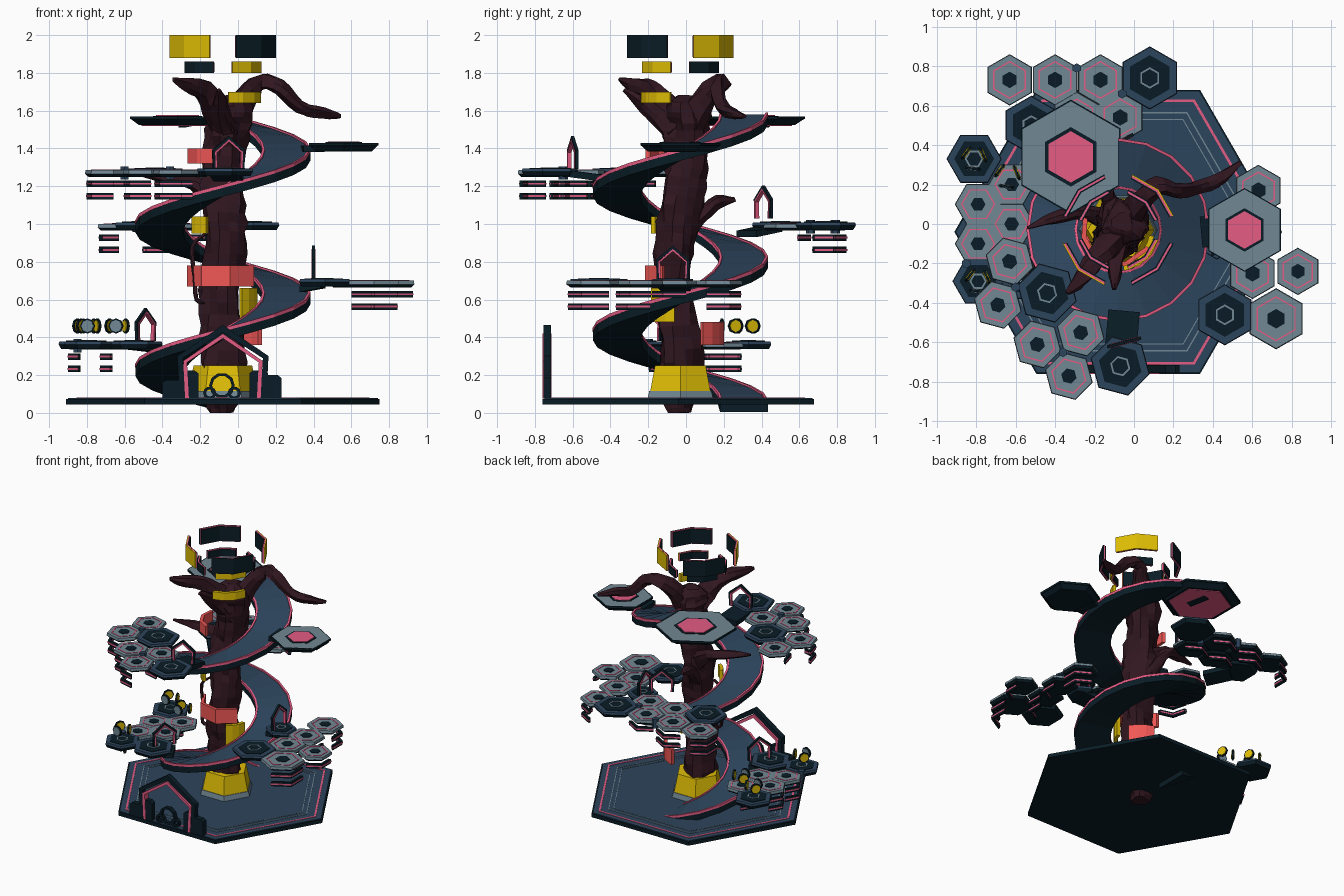
import bpy, bmesh, random
from math import sin, cos, pi, radians, degrees, atan2, hypot
from mathutils import Vector

if "Cube" in bpy.data.objects:
    bpy.data.objects.remove(bpy.data.objects["Cube"])

random.seed(4)
CX, CY = -0.08, -0.03


def mat(name, rgb):
    m = bpy.data.materials.new(name)
    m.diffuse_color = [(c / 255) ** 2.2 for c in rgb] + [1]
    m.use_nodes = True
    m.node_tree.nodes["Principled BSDF"].inputs["Base Color"].default_value = m.diffuse_color
    return m


BLUE, DARK = mat("deck_blue", (48, 70, 92)), mat("dark_navy", (18, 34, 42))
GREY, PINK = mat("plate_grey", (112, 134, 146)), mat("pink", (228, 92, 130))
GOLD, CORAL = mat("yellow", (222, 188, 14)), mat("coral", (240, 88, 86))
BARK = mat("bark", (52, 29, 37))


def sweep(name, secs, m, closed=False):
    """Skin a list of equal-sized cross-sections, capping open ends."""
    k, n = len(secs[0]), len(secs)
    faces = []
    for i in range(n if closed else n - 1):
        a, b = i * k, ((i + 1) % n) * k
        faces += [(a + j, a + (j + 1) % k, b + (j + 1) % k, b + j) for j in range(k)]
    if not closed:
        faces += [tuple(range(k))[::-1], tuple(range((n - 1) * k, n * k))]
    me = bpy.data.meshes.new(name)
    me.from_pydata([p for s in secs for p in s], [], faces)
    bm = bmesh.new()
    bm.from_mesh(me)
    bmesh.ops.recalc_face_normals(bm, faces=bm.faces)
    bm.to_mesh(me)
    bm.free()
    me.materials.append(m)
    o = bpy.data.objects.new(name, me)
    bpy.context.collection.objects.link(o)
    return o


def prism(name, x, y, r0, r1, z0, z1, m, rot=0, n=6):
    return sweep(name, [[(x + r * cos(radians(rot) + 2 * pi * i / n), y + r * sin(radians(rot) + 2 * pi * i / n), z)
                         for i in range(n)] for r, z in ((r0, z0), (r1, z1))], m)


def arc(name, x, y, ro, ri, z0, z1, a0, a1, n, m, taper=0):
    full = a1 - a0 >= 360
    secs = []
    for i in range(n if full else n + 1):
        a = radians(a0 + (a1 - a0) * i / n)
        secs.append([(x + r * cos(a), y + r * sin(a), z) for r, z in
                     ((ri, z0), (ro, z0), (ro - taper, z1), (ri - taper, z1))])
    return sweep(name, secs, m, full)


def hexring(name, x, y, r, w, z, m, rot=0, h=0.006):
    return arc(name, x, y, r, r - w, z - 0.003, z + h, rot, rot + 360, 6, m)


def helix(name, r0, r1, d0, d1, m, turns=2.04, per=20):
    secs = []
    for i in range(int(turns * per) + 1):
        a, z = pi / 2 + 2 * pi * i / per, 0.055 + 0.76 * i / per
        secs.append([(CX + r * cos(a), CY + r * sin(a), z + d) for r, d in
                     ((r0, d0), (r1, d0), (r1, d1), (r0, d1))])
    sweep(name, secs, m)


def tube(name, pts, n=8, rough=0.18, sub=3):
    """Tapered knobbly limb through (x, y, z, radius) points."""
    P, secs = [Vector(p) for p in pts], []
    for i in range((len(P) - 1) * sub + 1):
        j = min(i // sub, len(P) - 2)
        t = i / sub - j
        a, b = P[max(j - 1, 0)], P[min(j + 2, len(P) - 1)]
        p, q = P[j], P[j + 1]
        c = 0.5 * (2 * p + (q - a) * t + (2 * a - 5 * p + 4 * q - b) * t * t + (3 * p - a - 3 * q + b) * t ** 3)
        d = (q - p).xyz.lerp((b - a).xyz, 0.5).normalized()
        u = d.cross(Vector((0.3, -1, 0.2))).normalized()
        v = d.cross(u)
        secs.append([c.xyz + (u * cos(g) + v * sin(g)) * c.w * (1 + rough * sin(3 * g + i * 0.5) + random.uniform(-.1, .1))
                     for g in (2 * pi * s / n for s in range(n))])
    sweep(name, secs, BARK)


def house(name, x, y, z, w, h, t, d, m, yaw=0):
    o_ = [(-w, 0), (-w * 1.05, h * .58), (0, h), (w * 1.05, h * .58), (w, 0)]
    i_ = [(-w + t, 0), (-w * 1.05 + t, h * .58 - t * .4), (0, h - t * 1.3), (w * 1.05 - t, h * .58 - t * .4), (w - t, 0)]
    o = sweep(name, [[(a[0], -d, a[1]), (a[0], d, a[1]), (b[0], d, b[1]), (b[0], -d, b[1])] for a, b in zip(o_, i_)], m)
    o.location, o.rotation_euler.z = (x, y, z), radians(yaw)


# Hexagonal base with inlaid lines
prism("base_body", CX, -0.04, 0.83, 0.83, 0.045, 0.073, DARK)
prism("base_deck", CX, -0.04, 0.82, 0.82, 0.072, 0.078, BLUE)
for r, w, m in ((0.775, 0.015, PINK), (0.70, 0.008, GREY), (0.66, 0.006, GREY)):
    hexring("base_inlay", CX, -0.04, r, w, 0.078, m, h=0.003)

# Trunk and branches
tube("trunk", [(-.08, -.03, 0, .06), (-.09, -.03, .15, .11), (-.08, -.04, .4, .11), (-.09, -.07, .65, .10),
               (-.07, -.05, .9, .105), (-.08, -.03, 1.1, .11), (-.07, 0, 1.3, .105), (-.06, .01, 1.5, .115),
               (-.05, 0, 1.62, .11), (-.06, .01, 1.68, .05)], n=12, sub=4)
tube("branch_front_left", [(-.06, -.02, 1.5, .08), (-.12, -.1, 1.62, .07), (-.19, -.18, 1.71, .055),
                           (-.27, -.28, 1.74, .04), (-.34, -.35, 1.765, .012)])
tube("branch_right", [(-.03, .02, 1.5, .08), (.03, .1, 1.66, .065), (.12, .19, 1.75, .045), (.22, .17, 1.72, .04),
                      (.33, .19, 1.62, .035), (.45, .24, 1.59, .03), (.54, .31, 1.57, .012)])
tube("branch_front", [(-.05, -.02, 1.45, .07), (-.09, -.14, 1.57, .05), (-.1, -.25, 1.66, .035), (-.1, -.33, 1.71, .01)])
tube("branch_left", [(-.1, 0, 1.12, .07), (-.24, .06, 1.22, .04), (-.4, .03, 1.25, .03), (-.54, -.02, 1.27, .008)])
tube("branch_back", [(-.09, 0, .96, .06), (-.12, .09, 1.05, .04), (-.14, .17, 1.12, .035), (-.15, .26, 1.13, .012)])
tube("vine", [(-.17, -.1, .95, .01), (-.24, -.1, .88, .011), (-.23, -.1, .72, .011), (-.22, -.12, .6, .012), (-.16, -.1, .58, .01)])

# Spiral ramp with thin pink curbs
helix("ramp_body", 0.21, 0.463, -0.05, -0.002, DARK)
helix("ramp_deck", 0.22, 0.45, -0.004, 0.004, BLUE)
helix("ramp_curb_outer", 0.45, 0.465, -0.004, 0.014, PINK)
helix("ramp_curb_inner", 0.208, 0.222, -0.004, 0.012, PINK)

# Trunk collars
prism("collar_foot", CX, CY, .2, .19, .078, .115, GREY)
arc("collar_base", CX, CY, .185, .12, .11, .25, 0, 360, 6, GOLD, taper=.03)
for z0, z1, r, a0, a1, m in ((.67, .78, .19, 185, 330, CORAL), (.36, .48, .24, 30, 75, CORAL), (1.32, 1.4, .19, 160, 255, CORAL),
                             (.95, 1.04, .18, 203, 240, GOLD), (.48, .66, .185, 303, 350, GOLD), (1.64, 1.7, .21, 278, 345, GOLD)):
    arc("collar_segment", CX, CY, r, r - .025, z0, z1, a0, a1, 3, m)

# Floating crown chevrons in two tiers: coloured face, dark lining, pink seam
for k in range(4):
    a = 45 + 90 * k
    for r, z0, z1, par in ((.29, 1.88, 2.0, 0), (.21, 1.80, 1.86, 1)):
        m = GOLD if k == (par and 3) or (not par and k == 2) else DARK
        arc("crown_face", CX, CY, r, r - .007, z0, z1, a - 31, a + 31, 2, m)
        arc("crown_seam", CX, CY, r - .007, r - .017, z0 - .001, z1 + .001, a - 31, a + 31, 2, PINK)
        arc("crown_lining", CX, CY, r - .017, r - .024, z0 + .004, z1 - .004, a - 31, a + 31, 2, DARK)

# Two large landing platforms
for x, y, R, z in ((-.32, .34, .29, 1.57), (.56, -.03, .212, 1.43)):
    prism("landing_under", x, y, R * .82, R * .98, z - .045, z - .015, DARK, 30)
    prism("landing_plate", x, y, R * .98, R * .97, z - .015, z, GREY, 30)
    hexring("landing_rim", x, y, R, R * .05, z - .012, DARK, 30, h=.012)
    prism("landing_core_edge", x, y, R * .52, R * .52, z - .002, z + .003, DARK, 30)
    prism("landing_core", x, y, R * .45, R * .45, z, z + .006, PINK, 30)
prism("landing_belly", -.32, .34, .22, .22, 1.52, 1.53, PINK, 30)


def grey_hex(x, y, z, rot, R):
    prism("pod_under", x, y, R * .85, R, z - .035, z - .018, DARK, rot)
    prism("pod_plate", x, y, R, R * .97, z - .02, z, GREY, rot)
    hexring("pod_line", x, y, R * .74, .008, z, PINK, rot, h=.003)
    prism("pod_core", x, y, R * .32, R * .32, z - .002, z + .004, DARK, rot)
    # floating chevrons beneath the outer edge
    a = round((degrees(atan2(y - CY, x - CX)) - rot) / 60) * 60 + rot
    for dz in (.055, .12)[:random.choice((1, 2, 2))]:
        r = R * .93
        arc("pod_chevron", x, y, r, r - .02, z - dz - .034, z - dz, a - 60, a + 60, 2, DARK)
        arc("pod_chevron_glow", x, y, r + .003, r - .023, z - dz - .022, z - dz - .012, a - 60, a + 60, 2, PINK)


def dark_hex(x, y, z, rot, R):
    prism("pad_body", x, y, R * .9, R, z - .04, z - .015, DARK, rot)
    prism("pad_top", x, y, R, R * .97, z - .015, z, BLUE, rot)
    prism("pad_inset", x, y, R * .72, R * .72, z - .002, z + .004, DARK, rot)
    hexring("pad_ring", x, y, R * .34, .01, z + .004, GREY, rot, h=.003)


# Clusters: height, rotation, grey pods, dark pads (x, y, radius)
clusters = [
    (.37, 0, [(-.79, .1, .118), (-.79, -.1, .118), (-.62, .2, .118), (-.62, 0, .118)],
     [(-.81, .33, .14), (-.79, -.29, .13), (-.55, -.25, .15)]),
    (.70, 30, [(.63, .17, .13), (.63, -.06, .13), (.83, -.24, .12), (.72, -.48, .155), (.6, -.25, .13)],
     [(.46, -.46, .155), (.42, -.07, .11)]),
    (1.0, 30, [(-.63, .73, .13), (-.4, .73, .13), (-.17, .73, .13), (-.07, .54, .13), (-.29, .54, .13)],
     [(.08, .74, .16), (-.52, .5, .15)]),
    (1.285, 45, [(-.63, -.19, .125), (-.69, -.41, .125), (-.49, -.61, .125), (-.27, -.55, .125), (-.33, -.77, .125)],
     [(-.44, -.35, .155), (-.07, -.72, .155)]),
]
for z, rot, pods, pads in clusters:
    for x, y, R in pods:
        grey_hex(x, y, z, rot, R)
    for x, y, R in pads:
        dark_hex(x, y, z + .008, rot, R)
for x, y, z in ((-.29, .79, 1.0), (-.06, .66, 1.0), (-.6, -.32, 1.285), (-.36, -.65, 1.285), (-.85, -.2, .37)):
    prism("joint_post", x, y, .024, .024, z - .05, z + .02, BLUE, 30)

# Bridges from ramp to pads
for a, b in (((-.05, -.44, 1.245), (-.07, -.66, 1.275)), ((-.38, .32, .95), (-.5, .46, .98)), ((-.42, -.18, .34), (-.55, -.25, .355)),
             ((.34, -.05, .66), (.45, -.07, .68)), ((.34, -.04, 1.4), (.45, -.03, 1.4)), ((-.2, .38, 1.55), (-.3, .36, 1.53))):
    dx, dy = b[0] - a[0], b[1] - a[1]
    l = hypot(dx, dy)
    nx, ny = -dy / l * .08, dx / l * .08
    sweep("bridge", [[(p[0] + s * nx, p[1] + s * ny, p[2] + h) for s, h in ((1, -.02), (-1, -.02), (-1, .015), (1, .015))]
                     for p in (a, b)], DARK)

# Small entrance arches
for x, y, z, yaw in ((-.05, -.6, 1.29, 15), (.4, -.07, .71, 90), (-.49, -.2, .38, 55), (-.08, .41, 1.03, 30)):
    house("arch_frame", x, y, z, .085, .175, .014, .008, DARK, yaw)
    house("arch_glow", x, y, z, .073, .158, .01, .011, PINK, yaw)

# Front gate with rings and side blocks
house("gate_frame", CX, -.735, .075, .23, .39, .03, .02, DARK)
house("gate_glow", CX, -.735, .075, .2, .345, .02, .024, PINK)
for x, w, h in ((-.34, .06, .1), (.18, .05, .125), (-.26, .05, .15), (.11, .05, .15)):
    sweep("gate_block", [[(x - w, y, .075), (x + w, y, .075), (x + w, y, .06 + h), (x + w - .02, y, .075 + h),
                          (x - w + .02, y, .075 + h), (x - w, y, .06 + h)] for y in (-.755, -.715)], DARK)
for x, z, r in ((-.085, .145, .068), (-.15, .105, .035), (-.02, .105, .035)):
    o = arc("gate_ring", 0, 0, r, r - .016, -.015, .015, 0, 360, 10, DARK)
    o.location, o.rotation_euler.x = (x, -.73, z), pi / 2

# Upright lantern discs on the lower left cluster
for x, y in ((-.81, .33), (-.64, .24), (-.79, -.29)):
    for k in range(3):
        a = 2 * pi * k / 3 + .4
        for r, d, m in ((.04, .006, DARK), (.032, .01, GOLD if k < 2 else GREY)):
            o = prism("lantern_disc", 0, 0, r, r, -d, d, m, n=8)
            o.rotation_euler = (pi / 2, 0, a + pi / 2)
            o.location = (x + .05 * cos(a), y + .05 * sin(a), .46)
